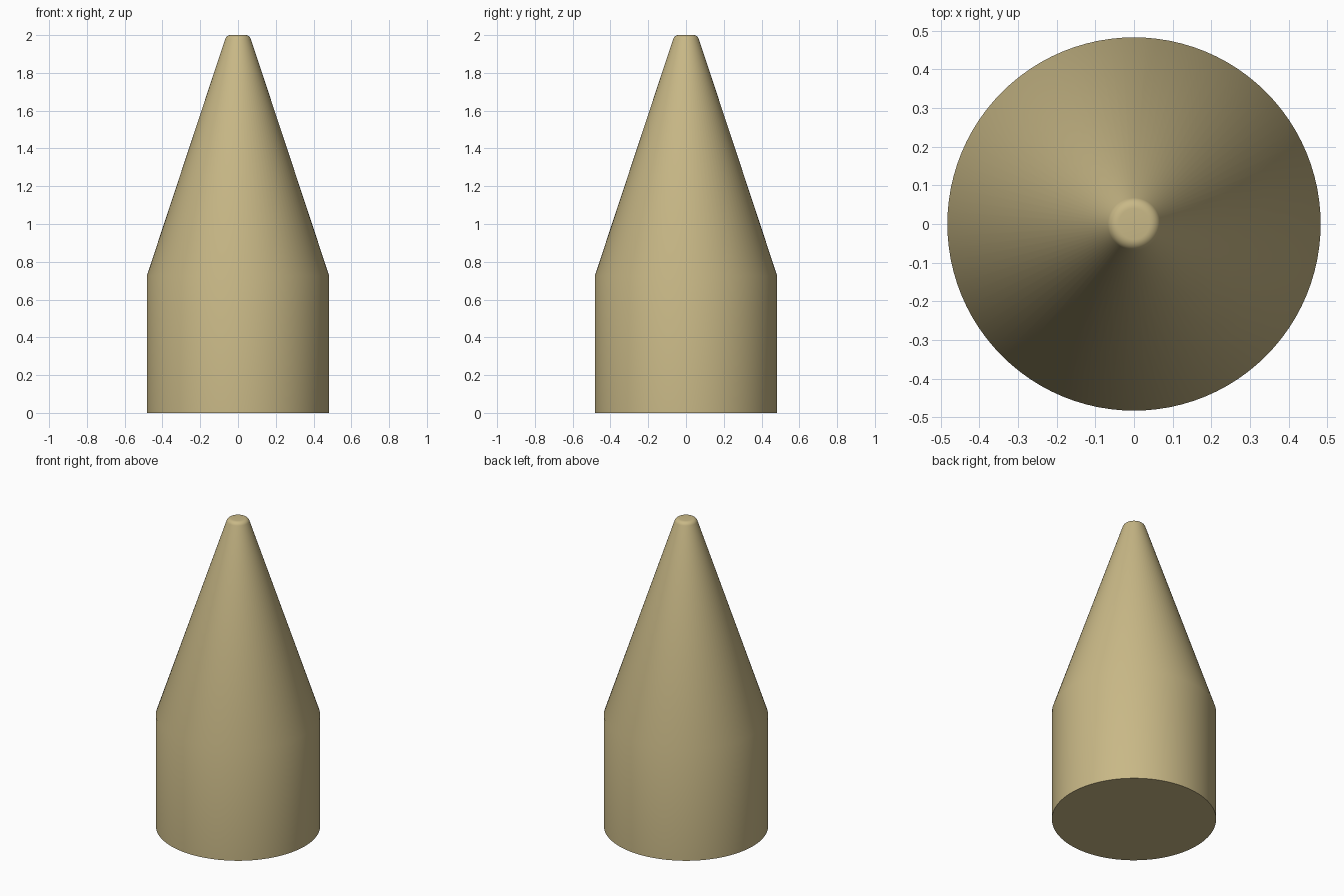
import bpy, bmesh, math
from mathutils import Vector

if "Cube" in bpy.data.objects:
    bpy.data.objects.remove(bpy.data.objects["Cube"])

SEG = 96
R_BODY, Z_SHOULDER, R_TIP, Z_TOP = 0.483, 0.725, 0.061, 2.0
TANGENT = 0.021  # distance from the sharp tip corner to the fillet ends

# Half profile: straight body, cone, small rounded tip edge
shoulder = Vector((R_BODY, Z_SHOULDER))
corner = Vector((R_TIP, Z_TOP))
start = corner + (shoulder - corner).normalized() * TANGENT
turn = math.atan2(Z_TOP - Z_SHOULDER, R_BODY - R_TIP)
radius = TANGENT / math.tan(turn / 2)
center = Vector((R_TIP - TANGENT, Z_TOP - radius))
profile = [Vector((R_BODY, 0)), shoulder]
a0 = math.pi / 2 - turn
for i in range(7):
    a = a0 + turn * i / 6
    profile.append(center + radius * Vector((math.cos(a), math.sin(a))))

# Pointed body, revolved from the profile
bm = bmesh.new()
rings = []
for r, z in profile:
    rings.append([bm.verts.new((r * math.cos(2 * math.pi * k / SEG),
                                r * math.sin(2 * math.pi * k / SEG), z))
                  for k in range(SEG)])
for low, high in zip(rings, rings[1:]):
    for k in range(SEG):
        n = (k + 1) % SEG
        bm.faces.new((low[k], low[n], high[n], high[k]))
bm.faces.new(rings[0][::-1])
bm.faces.new(rings[-1])
mesh = bpy.data.meshes.new("pointed_body")
bm.to_mesh(mesh)
bm.free()
body = bpy.data.objects.new("pointed_body", mesh)
bpy.context.collection.objects.link(body)

mat = bpy.data.materials.new("tan")
mat.diffuse_color = (0.58, 0.48, 0.24, 1)
mat.use_nodes = True
mat.node_tree.nodes["Principled BSDF"].inputs["Base Color"].default_value = mat.diffuse_color
mesh.materials.append(mat)

bpy.context.view_layer.objects.active = body
body.select_set(True)
bpy.ops.object.shade_smooth_by_angle(angle=math.radians(30))
